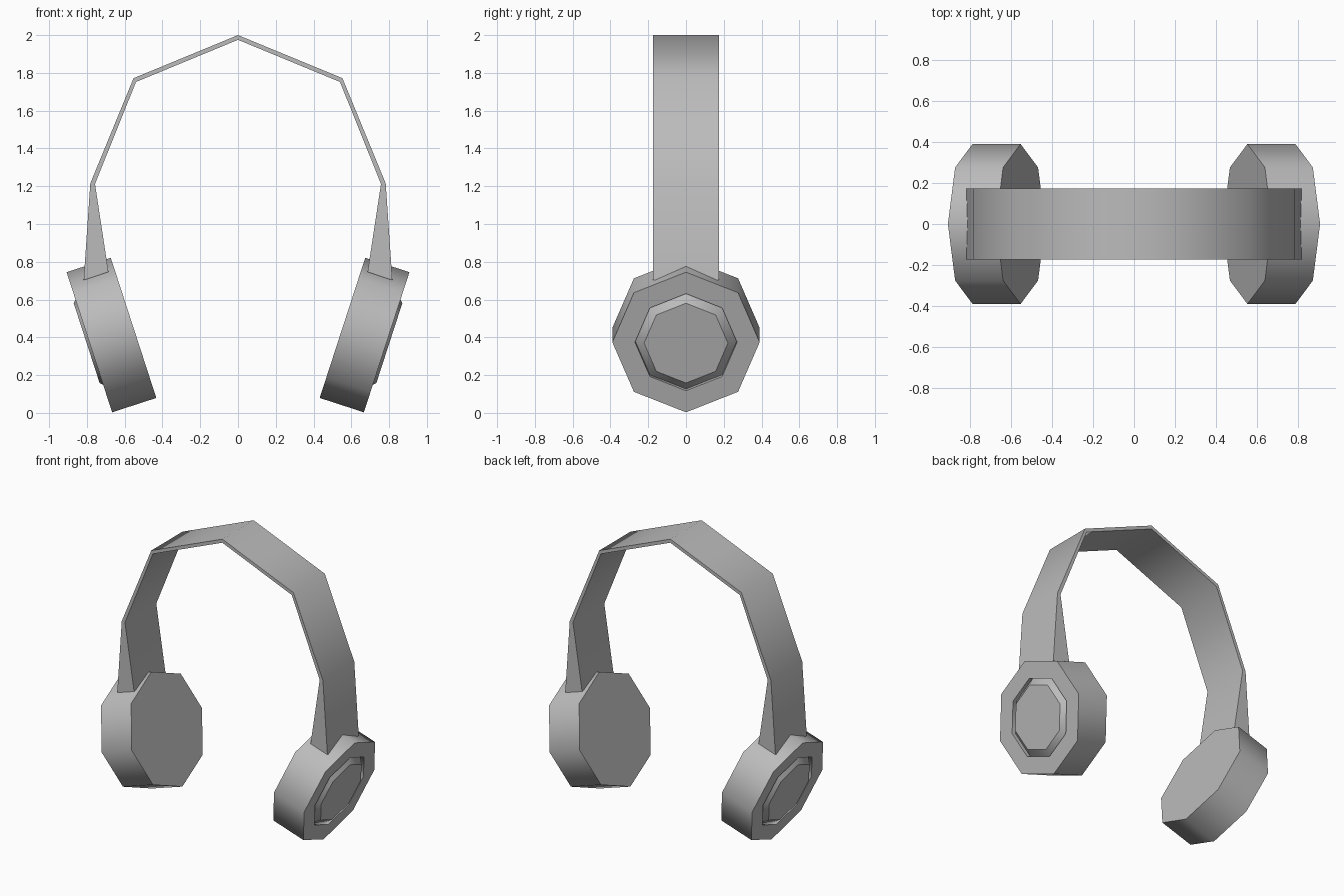
import bpy, bmesh, math
from mathutils import Matrix, Vector

cube = bpy.data.objects.get("Cube")
if cube:
    bpy.data.objects.remove(cube, do_unlink=True)

grey = bpy.data.materials.new("plain_grey")
grey.use_nodes = True
GREY = (0.5, 0.5, 0.5, 1)
grey.diffuse_color = GREY
grey.node_tree.nodes["Principled BSDF"].inputs["Base Color"].default_value = GREY


def finish(bm, name, flat_caps=False):
    """Turn a bmesh into a smooth object with sharp rims."""
    bmesh.ops.recalc_face_normals(bm, faces=bm.faces)
    mesh = bpy.data.meshes.new(name)
    bm.to_mesh(mesh)
    bm.free()
    mesh.materials.append(grey)
    obj = bpy.data.objects.new(name, mesh)
    bpy.context.collection.objects.link(obj)
    bpy.ops.object.select_all(action="DESELECT")
    obj.select_set(True)
    bpy.context.view_layer.objects.active = obj
    bpy.ops.object.shade_smooth_by_angle(angle=math.radians(50))
    if flat_caps:
        for face in mesh.polygons:
            if len(face.vertices) > 4:
                face.use_smooth = False
    return obj


def turned(name, rings, matrix, sides=8):
    """Closed solid turned about local x from (offset, radius) rings."""
    bm = bmesh.new()
    loops = []
    for x, r in rings:
        angles = [math.tau * i / sides for i in range(sides)]
        loops.append([bm.verts.new(matrix @ Vector((x, r * math.sin(a), r * math.cos(a))))
                      for a in angles])
    for a, b in zip(loops, loops[1:]):
        for i in range(sides):
            j = (i + 1) % sides
            bm.faces.new((a[i], a[j], b[j], b[i]))
    bm.faces.new(loops[0])
    bm.faces.new(loops[-1])
    return finish(bm, name, flat_caps=True)


# Tilted ear cups: rim, outer face, shallow groove and raised bevelled disc
HALF = 0.123
CUP = [(-HALF, 0.39), (HALF, 0.39), (HALF, 0.27), (HALF - 0.03, 0.27), (HALF + 0.015, 0.222)]
place = Matrix.Translation((0.67, 0, 0.412)) @ Matrix.Rotation(math.radians(18), 4, "Y")
turned("left_ear_cup", CUP, place)
turned("right_ear_cup", CUP, Matrix.Scale(-1, 4, (1, 0, 0)) @ place)

# Headband: faceted arch that widens into wedges at the cups
outer = [(0.817, 0.703), (0.782, 1.215), (0.553, 1.772), (0, 2.0)]
inner = [(0.686, 0.746), (0.757, 1.212), (0.54, 1.752), (0, 1.975)]
mirrored = lambda side: side + [(-x, z) for x, z in reversed(side[:-1])]
bm = bmesh.new()
W = 0.174
rows = [[bm.verts.new((x, y, z)) for x, y, z in
         ((ox, -W, oz), (ox, W, oz), (ix, W, iz), (ix, -W, iz))]
        for (ox, oz), (ix, iz) in zip(mirrored(outer), mirrored(inner))]
for a, b in zip(rows, rows[1:]):
    for i in range(4):
        j = (i + 1) % 4
        bm.faces.new((a[i], a[j], b[j], b[i]))
bm.faces.new(rows[0])
bm.faces.new(rows[-1])
finish(bm, "headband")
